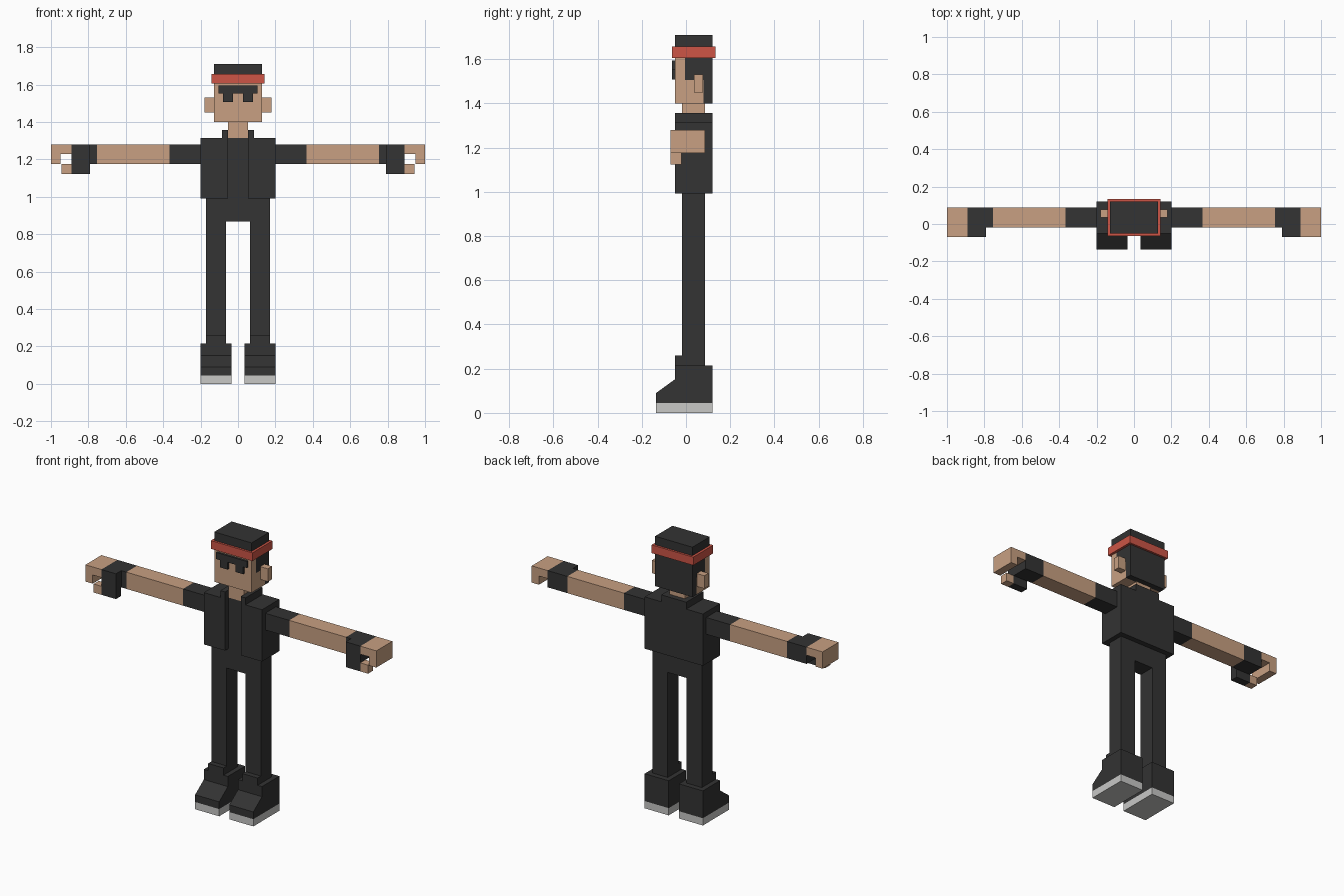
import bpy, bmesh
from mathutils import Vector

if "Cube" in bpy.data.objects:
    bpy.data.objects.remove(bpy.data.objects["Cube"])


def material(name, rgb):
    m = bpy.data.materials.new(name)
    m.diffuse_color = (*rgb, 1)
    m.use_nodes = True
    m.node_tree.nodes["Principled BSDF"].inputs["Base Color"].default_value = m.diffuse_color
    return m


DARK = material("charcoal cloth", (0.033, 0.033, 0.033))
SKIN = material("skin", (0.578, 0.352, 0.223))
RED = material("red band", (0.61, 0.091, 0.061))
SOLE = material("pale sole", (0.578, 0.578, 0.565))


def prism(name, axis, outline, lo, hi, mat, mirror=False):
    """Extrude a 2D outline along an axis; mirror copies it across x = 0."""
    def point(a, b, h):
        return Vector({"x": (h, a, b), "y": (a, h, b), "z": (a, b, h)}[axis])
    bm = bmesh.new()
    low = [bm.verts.new(point(a, b, lo)) for a, b in outline]
    high = [bm.verts.new(point(a, b, hi)) for a, b in outline]
    bm.faces.new(low)
    bm.faces.new(high)
    for i in range(len(low)):
        j = (i + 1) % len(low)
        bm.faces.new((low[i], low[j], high[j], high[i]))
    bmesh.ops.recalc_face_normals(bm, faces=bm.faces)
    me = bpy.data.meshes.new(name)
    bm.to_mesh(me)
    bm.free()
    me.materials.append(mat)
    ob = bpy.data.objects.new(name, me)
    bpy.context.collection.objects.link(ob)
    if mirror:
        mod = ob.modifiers.new("Mirror", "MIRROR")
        mod.use_mirror_merge = False
    return ob


def box(name, x, y, z, mat, mirror=False):
    return prism(name, "z", [(x[0], y[0]), (x[1], y[0]), (x[1], y[1]), (x[0], y[1])],
                 z[0], z[1], mat, mirror)


BODY_Y = (-0.05, 0.12)    # jacket, head and shoe depth
LIMB_Y = (-0.018, 0.087)  # leg, arm and neck depth
HAND_Y = (-0.07, 0.087)
ARM_Z = (1.176, 1.28)

# Shoes: flat sole and a sloped upper, with a tongue in front of the leg
box("shoe_sole", (0.035, 0.2), (-0.135, 0.12), (0, 0.045), SOLE, True)
prism("shoe_upper", "x", [(-0.135, 0.045), (0.12, 0.045), (0.12, 0.215), (-0.05, 0.215),
                          (-0.05, 0.152), (-0.135, 0.09)], 0.035, 0.2, DARK, True)
box("shoe_tongue", (0.065, 0.17), (-0.05, -0.018), (0.215, 0.26), DARK, True)

# Trousers: both legs and the hips in one outline
prism("trousers", "y", [(-0.17, 0.2), (-0.065, 0.2), (-0.065, 0.868), (0.065, 0.868),
                        (0.065, 0.2), (0.17, 0.2), (0.17, 1.0), (-0.17, 1.0)],
      *LIMB_Y, DARK)


# Open jacket with a recessed shirt, and an upright collar
def u_shape(outer, inner, inner_y):
    f, b = BODY_Y
    return [(-outer, f), (-inner, f), (-inner, inner_y), (inner, inner_y),
            (inner, f), (outer, f), (outer, b), (-outer, b)]


prism("jacket", "z", u_shape(0.2, 0.054, -0.018), 0.992, 1.314, DARK)
prism("collar", "z", u_shape(0.086, 0.054, 0.087), 1.314, 1.357, DARK)

# Arms
box("sleeve", (0.2, 0.365), LIMB_Y, ARM_Z, DARK, True)
box("forearm", (0.365, 0.755), LIMB_Y, ARM_Z, SKIN, True)

# Gloved palms, with the thumb base hanging at the front
box("glove_cuff", (0.755, 0.79), LIMB_Y, ARM_Z, DARK, True)
box("glove_palm", (0.79, 0.89), HAND_Y, ARM_Z, DARK, True)
box("glove_thumb", (0.79, 0.89), (-0.07, -0.02), (1.123, 1.176), DARK, True)

# Curled fingers and thumb tip
prism("fingers", "y", [(0.89, 1.28), (1.0, 1.28), (1.0, 1.176), (0.95, 1.176),
                       (0.95, 1.23), (0.89, 1.23)], *HAND_Y, SKIN, True)
box("thumb_tip", (0.89, 0.943), (-0.07, -0.02), (1.123, 1.176), SKIN, True)

# Neck, face and hair, which share a stepped hairline
box("neck", (-0.053, 0.053), LIMB_Y, (1.31, 1.405), SKIN)
HAIRLINE = [(0.08, 1.4), (0.08, 1.505), (-0.005, 1.505), (-0.005, 1.625), (-0.05, 1.625)]
prism("face", "x", [(-0.05, 1.4)] + HAIRLINE, -0.128, 0.128, SKIN)
prism("hair", "x", HAIRLINE + [(-0.05, 1.71), (0.12, 1.71), (0.12, 1.4)],
      -0.128, 0.128, DARK)
box("ear", (0.128, 0.18), (0.036, 0.077), (1.45, 1.53), SKIN, True)
box("headband", (-0.143, 0.143), (-0.063, 0.133), (1.606, 1.657), RED)

# Sunglasses
box("glasses_bar", (-0.105, 0.105), (-0.064, -0.05), (1.553, 1.594), DARK)
box("glasses_lens", (0.028, 0.08), (-0.064, -0.05), (1.508, 1.553), DARK, True)
